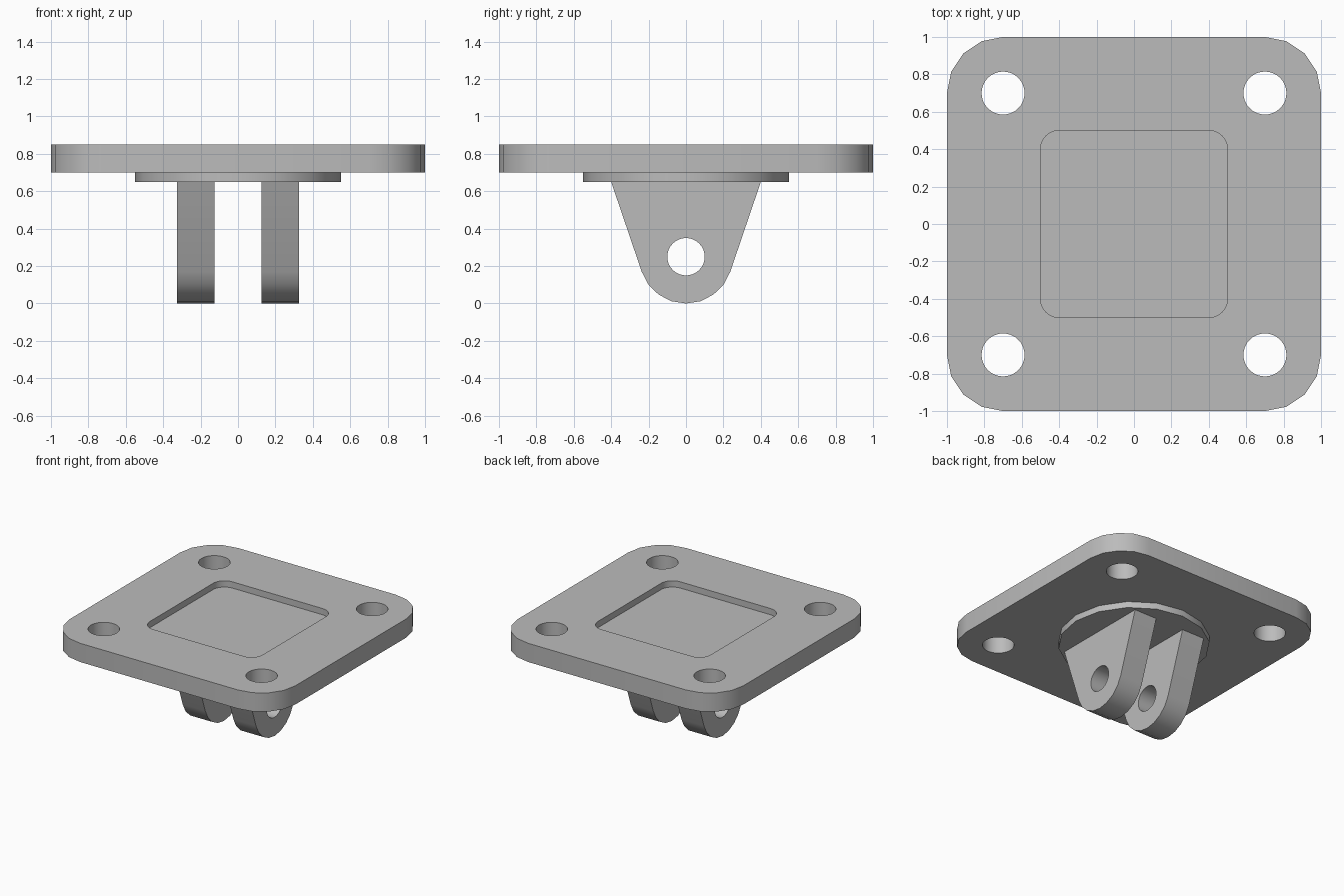
import bpy, bmesh
from math import sin, cos, radians
from mathutils import Vector

cube = bpy.data.objects.get("Cube")
if cube:
    bpy.data.objects.remove(cube, do_unlink=True)

# Single grey metal
GREY = (0.5, 0.5, 0.5, 1)
metal = bpy.data.materials.new("grey_metal")
metal.use_nodes = True
metal.diffuse_color = GREY
metal.node_tree.nodes["Principled BSDF"].inputs["Base Color"].default_value = GREY


def arc(cu, cv, radius, start, end, steps):
    """Points along an arc, both ends included."""
    angles = [radians(start + (end - start) * i / steps) for i in range(steps + 1)]
    return [(cu + radius * cos(a), cv + radius * sin(a)) for a in angles]


def circle(cu, cv, radius, sides):
    return arc(cu, cv, radius, 0, 360, sides)[:-1]


def rounded_square(half, radius, steps):
    c = half - radius
    corners = [(c, c), (-c, c), (-c, -c), (c, -c)]
    return [p for i, (x, y) in enumerate(corners)
            for p in arc(x, y, radius, 90 * i, 90 * i + 90, steps)]


def prism(name, outline, low, high, axis="z"):
    """Extrude an outline along z (outline in x, y) or x (outline in y, z)."""
    bm = bmesh.new()
    place = (lambda u, v: (u, v, low)) if axis == "z" else (lambda u, v: (low, u, v))
    face = bm.faces.new([bm.verts.new(place(u, v)) for u, v in outline])
    top = bmesh.ops.extrude_face_region(bm, geom=[face])["geom"]
    shift = Vector((0, 0, high - low)) if axis == "z" else Vector((high - low, 0, 0))
    bmesh.ops.translate(bm, vec=shift, verts=[g for g in top if isinstance(g, bmesh.types.BMVert)])
    bmesh.ops.recalc_face_normals(bm, faces=bm.faces)
    mesh = bpy.data.meshes.new(name)
    bm.to_mesh(mesh)
    bm.free()
    mesh.materials.append(metal)
    obj = bpy.data.objects.new(name, mesh)
    bpy.context.collection.objects.link(obj)
    return obj


def select(obj):
    bpy.ops.object.select_all(action="DESELECT")
    obj.select_set(True)
    bpy.context.view_layer.objects.active = obj


def cut(obj, cutter):
    """Subtract the cutter, then remove it."""
    select(obj)
    mod = obj.modifiers.new("cut", "BOOLEAN")
    mod.operation = "DIFFERENCE"
    mod.solver = "EXACT"
    mod.object = cutter
    bpy.ops.object.modifier_apply(modifier=mod.name)
    bpy.data.objects.remove(cutter, do_unlink=True)


# Mounting plate with a shallow recess and four bolt holes
plate = prism("mounting_plate", rounded_square(1, 0.3, 4), 0.70, 0.85)
cut(plate, prism("recess_cutter", rounded_square(0.5, 0.1, 8), 0.80, 1))
for x in (-0.7, 0.7):
    for y in (-0.7, 0.7):
        cut(plate, prism("bolt_cutter", circle(x, y, 0.115, 32), 0.5, 1))

# Round boss under the plate
boss = prism("round_boss", circle(0, 0, 0.55, 16), 0.65, 0.70)

# Pair of tapered lugs with a pin hole
profile = [(-0.4, 0.65)] + arc(0, 0.25, 0.25, -161.2, -18.8, 8) + [(0.4, 0.65)]
parts = [plate, boss]
for side, low in (("left", 0.125), ("right", -0.325)):
    lug = prism(side + "_lug", profile, low, low + 0.2, "x")
    cut(lug, prism("pin_cutter", circle(0, 0.25, 0.1, 32), low - 0.1, low + 0.3, "x"))
    parts.append(lug)

for part in parts:
    select(part)
    bpy.ops.object.shade_smooth_by_angle(angle=radians(30))
